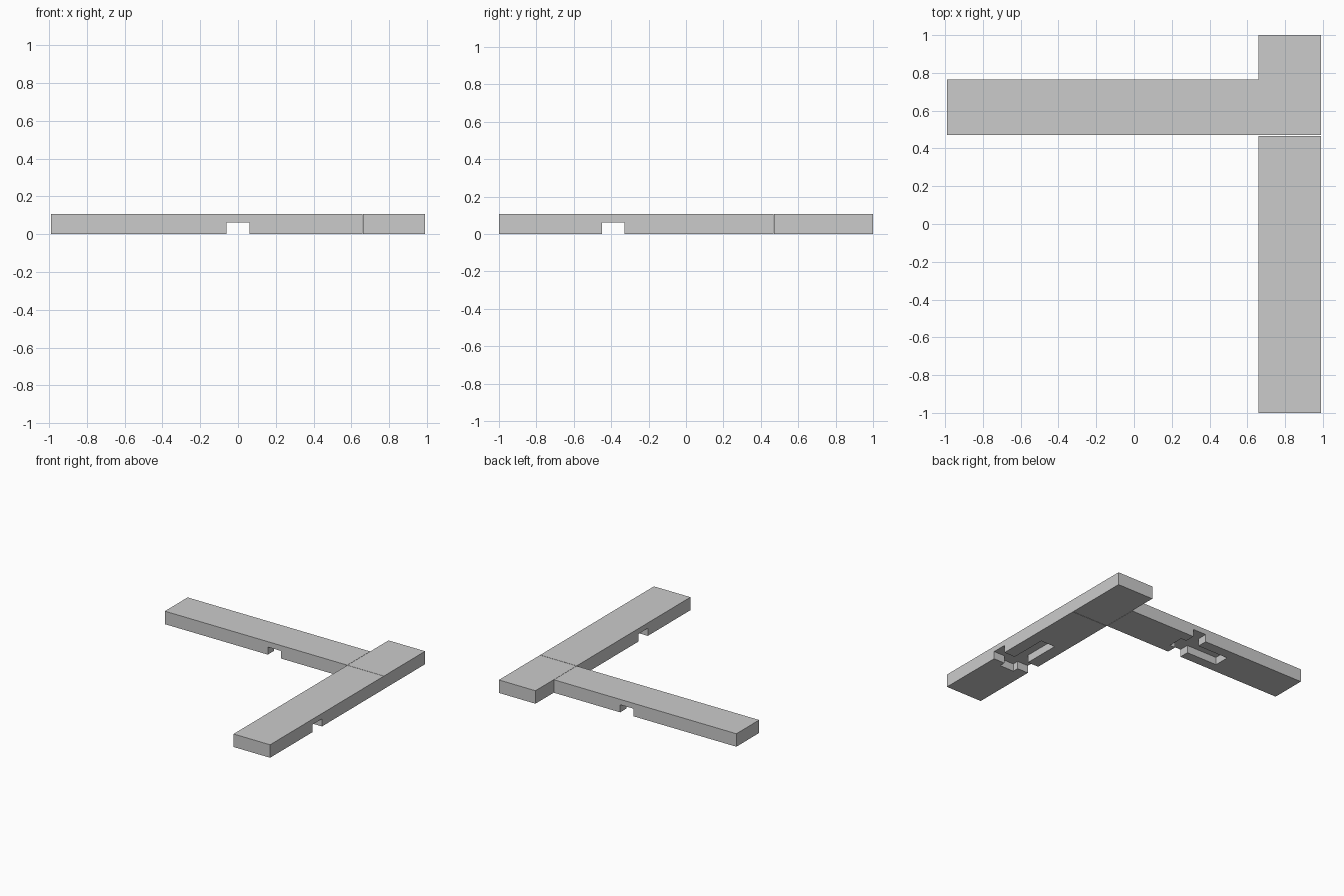
import bpy

default = bpy.data.objects.get("Cube")
if default:
    bpy.data.objects.remove(default, do_unlink=True)

HEIGHT = 0.106
RECESS = 0.062

grey = bpy.data.materials.new("plain_grey")
grey.use_nodes = True
colour = (0.6, 0.6, 0.6, 1)
grey.diffuse_color = colour
grey.node_tree.nodes["Principled BSDF"].inputs["Base Color"].default_value = colour


def box(name, x, y, z):
    """Box spanning the (low, high) range on each axis."""
    corners = [(a, b, c) for a in x for b in y for c in z]
    faces = [(0, 1, 3, 2), (4, 6, 7, 5), (0, 4, 5, 1),
             (2, 3, 7, 6), (0, 2, 6, 4), (1, 5, 7, 3)]
    mesh = bpy.data.meshes.new(name)
    mesh.from_pydata(corners, [], faces)
    mesh.materials.append(grey)
    obj = bpy.data.objects.new(name, mesh)
    bpy.context.collection.objects.link(obj)
    return obj


def carve(target, *ranges):
    """Cut recesses upward into the underside."""
    for x, y in ranges:
        cutter = box("recess_cutter", x, y, (-0.1, RECESS))
        cutter.hide_render = True
        cut = target.modifiers.new("recess", 'BOOLEAN')
        cut.operation = 'DIFFERENCE'
        cut.solver = 'EXACT'
        cut.object = cutter
        bpy.context.view_layer.objects.active = target
        bpy.ops.object.modifier_apply(modifier=cut.name)
        bpy.data.objects.remove(cutter, do_unlink=True)


# Corner block joining the two arms
box("corner_block", (0.66, 0.99), (0.47, 1.0), (0, HEIGHT))

# Side arm with a cross channel and a lengthwise slot underneath
side_arm = box("side_arm", (-0.99, 0.658), (0.47, 0.764), (0, HEIGHT))
carve(side_arm,
      ((-0.06, 0.06), (0.4, 0.8)),
      ((-0.34, 0.11), (0.55, 0.68)))

# Front arm with the matching recesses
front_arm = box("front_arm", (0.66, 0.99), (-1.0, 0.467), (0, HEIGHT))
carve(front_arm,
      ((0.6, 1.1), (-0.45, -0.33)),
      ((0.76, 0.89), (-0.5, -0.02)))
